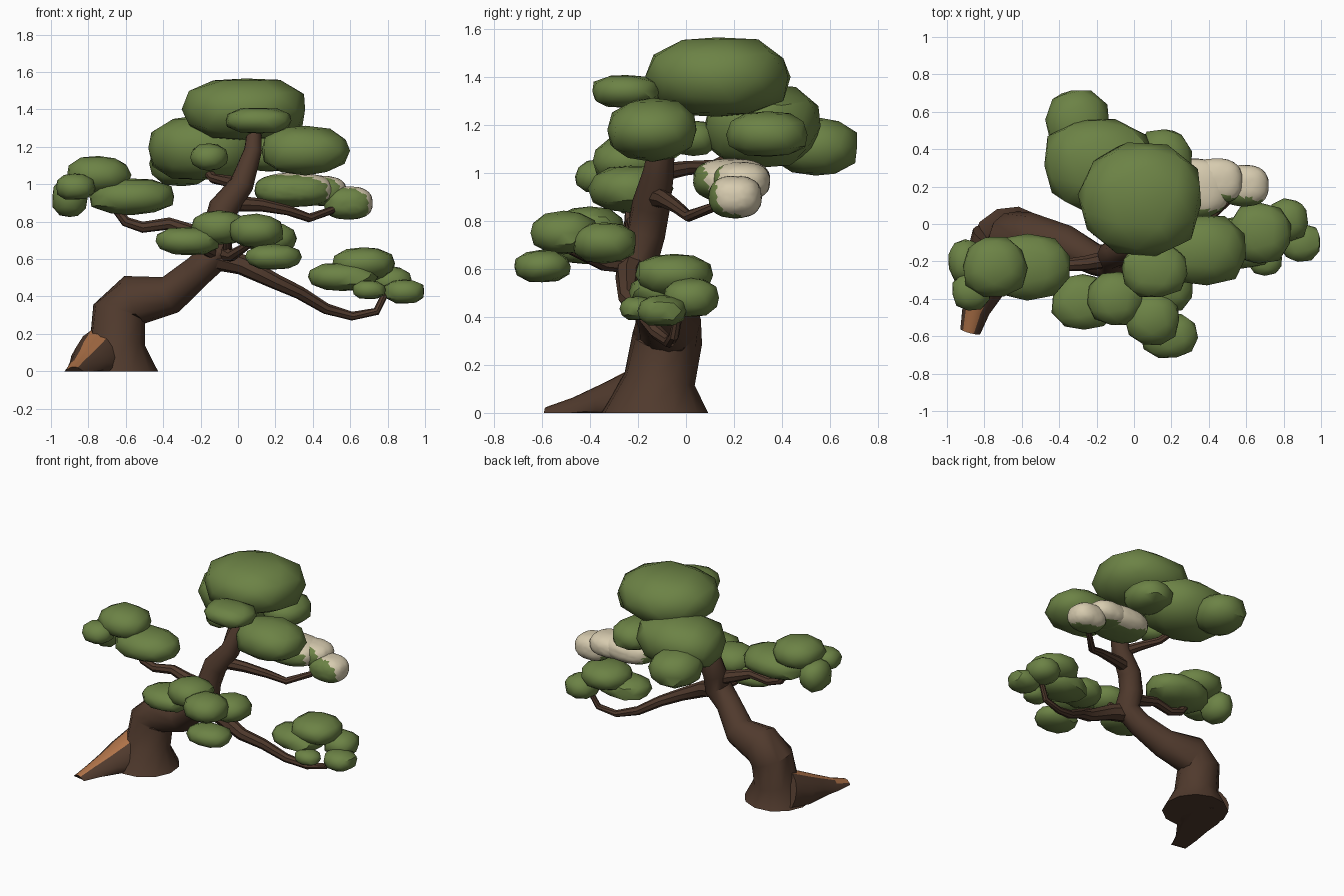
import bpy, bmesh, math, random
from mathutils import Vector

random.seed(4)


def material(name, rgb):
    m = bpy.data.materials.new(name)
    m.diffuse_color = (*rgb, 1)
    return m


GREEN = material("leaf_green", (0.15, 0.225, 0.06))
BARK = material("bark_brown", (0.080, 0.042, 0.026))
ORANGE = material("bare_wood_orange", (0.43, 0.17, 0.065))
CREAM = material("blossom_cream", (0.68, 0.60, 0.43))


def finish(bm, name, mats, angle, rule=None):
    bm.normal_update()
    if rule:
        for f in bm.faces:
            f.material_index = 1 if rule(f) else 0
    me = bpy.data.meshes.new(name)
    bm.to_mesh(me)
    bm.free()
    for m in mats:
        me.materials.append(m)
    ob = bpy.data.objects.new(name, me)
    bpy.context.collection.objects.link(ob)
    bpy.ops.object.select_all(action='DESELECT')
    ob.select_set(True)
    bpy.context.view_layer.objects.active = ob
    bpy.ops.object.shade_smooth_by_angle(angle=math.radians(angle))
    return ob


def blob(name, c, r, mats=(GREEN,), rule=None, detail=2):
    """Faceted leaf pad: slightly boxy, jittered ellipsoid."""
    bm = bmesh.new()
    bmesh.ops.create_icosphere(bm, subdivisions=detail, radius=1)
    turn = random.uniform(0, 6.28)
    noise = 0.04 if detail == 2 else 0.012
    for v in bm.verts:
        x, y, z = v.co
        x, y = (x * math.cos(turn) - y * math.sin(turn),
                x * math.sin(turn) + y * math.cos(turn))
        # push the shoulders outward so the pad is fuller than an ellipsoid
        full = (abs(x) ** 2.5 + abs(y) ** 2.5 + abs(z) ** 2.5) ** (-1 / 2.5)
        k = full * (1.0 + random.uniform(-noise, noise))
        v.co = Vector(c) + Vector((x * r[0], y * r[1], z * r[2])) * k
    return finish(bm, name, mats, 40, rule)


def tube(name, pts, sides=10, mats=(BARK,), rule=None, upright=False):
    """Tapered limb through (x, y, z, radius) points, kept above the ground."""
    bm = bmesh.new()
    P = [Vector(p[:3]) for p in pts]
    rings = []
    for i, p in enumerate(P):
        t = (P[min(i + 1, len(P) - 1)] - P[max(i - 1, 0)]).normalized()
        if upright and i == 0:
            t = Vector((0, 0, 1))
        side = t.cross(Vector((0, 0, 1) if name == "root" else (0.15, 1, 0.1))).normalized()
        up = t.cross(side)
        ring = []
        for k in range(sides):
            a = 2 * math.pi * k / sides
            q = p + (side * math.cos(a) + up * math.sin(a)) * pts[i][3]
            q.z = max(q.z, 0)
            ring.append(bm.verts.new(q))
        rings.append(ring)
    for a, b in zip(rings, rings[1:]):
        for k in range(sides):
            n = (k + 1) % sides
            bm.faces.new((a[k], a[n], b[n], b[k]))
    bm.faces.new(rings[0])
    bm.faces.new(rings[-1])
    bmesh.ops.recalc_face_normals(bm, faces=bm.faces)
    return finish(bm, name, mats, 40, rule)


# Trunk leaning to the right, then rising into the crown
tube("trunk", [(-0.65, -0.13, 0, 0.225), (-0.645, -0.11, 0.14, 0.15),
               (-0.635, -0.078, 0.31, 0.147), (-0.56, -0.075, 0.38, 0.138),
               (-0.36, -0.11, 0.41, 0.103), (-0.21, -0.19, 0.54, 0.085),
               (-0.11, -0.21, 0.63, 0.092), (-0.115, -0.165, 0.75, 0.08),
               (-0.08, -0.145, 0.87, 0.08), (0.02, -0.115, 1.0, 0.065),
               (0.08, -0.09, 1.18, 0.048), (0.09, 0, 1.32, 0.035)],
     sides=12, upright=True)

# Root spreading to the front, with a bare patch on its upper side
tube("root", [(-0.71, -0.08, 0.08, 0.16), (-0.76, -0.22, 0.03, 0.145),
              (-0.80, -0.34, 0.01, 0.11), (-0.845, -0.46, -0.01, 0.075),
              (-0.875, -0.575, -0.03, 0.055)], sides=16, mats=(BARK, ORANGE),
     rule=lambda f: f.normal.z > 0.35 and -0.62 < f.normal.x < 0.3
     and f.calc_center_median().y < -0.12)

# Branches
tube("left_branch", [(-0.10, -0.18, 0.70, 0.05), (-0.26, -0.21, 0.75, 0.04),
                     (-0.37, -0.22, 0.79, 0.033), (-0.51, -0.23, 0.77, 0.03),
                     (-0.60, -0.23, 0.80, 0.028), (-0.68, -0.23, 0.90, 0.02)], 8)
tube("low_right_branch", [(-0.12, -0.22, 0.61, 0.07), (0.02, -0.24, 0.57, 0.055),
                          (0.20, -0.24, 0.48, 0.042), (0.33, -0.18, 0.42, 0.036),
                          (0.47, -0.12, 0.335, 0.03), (0.61, -0.07, 0.295, 0.024),
                          (0.74, -0.05, 0.32, 0.021), (0.79, -0.03, 0.42, 0.018)], 8)
tube("mid_right_branch", [(-0.06, -0.13, 0.90, 0.045), (0.12, -0.09, 0.89, 0.035),
                          (0.27, -0.04, 0.86, 0.027), (0.38, 0.01, 0.82, 0.024),
                          (0.50, 0.12, 0.86, 0.02), (0.55, 0.19, 0.90, 0.015)], 8)
tube("back_branch", [(0.0, -0.12, 1.0, 0.04), (-0.07, 0.0, 1.02, 0.03),
                     (-0.13, 0.12, 1.03, 0.027), (-0.20, 0.27, 1.11, 0.022)], 8)
tube("front_branch", [(-0.08, -0.23, 0.63, 0.05), (-0.03, -0.34, 0.62, 0.03),
                      (0.06, -0.48, 0.68, 0.02)], 8)
tube("front_left_branch", [(-0.12, -0.24, 0.63, 0.04), (-0.17, -0.32, 0.65, 0.03),
                           (-0.24, -0.42, 0.69, 0.02)], 8)
tube("front_spur", [(-0.06, -0.24, 0.6, 0.025), (-0.06, -0.36, 0.74, 0.018)], 8)

# Leaf pads, grouped by cluster: (centre, radii)
pads = {
    "crown_leaves": [((0.04, 0.13, 1.40), (0.33, 0.30, 0.17)),
                     ((0.11, -0.25, 1.34), (0.18, 0.145, 0.07)),
                     ((0.36, -0.14, 1.18), (0.24, 0.19, 0.13)),
                     ((-0.19, 0.32, 1.195), (0.30, 0.24, 0.175)),
                     ((-0.30, 0.54, 1.11), (0.17, 0.18, 0.12)),
                     ((0.16, 0.34, 1.16), (0.15, 0.17, 0.095)),
                     ((-0.155, 0.03, 1.145), (0.10, 0.10, 0.072))],
    "left_leaves": [((-0.745, -0.23, 1.05), (0.17, 0.16, 0.10)),
                    ((-0.57, -0.23, 0.935), (0.23, 0.175, 0.097)),
                    ((-0.87, -0.36, 0.985), (0.105, 0.10, 0.07)),
                    ((-0.90, -0.20, 0.93), (0.095, 0.12, 0.105))],
    "front_leaves": [((-0.27, -0.42, 0.695), (0.17, 0.15, 0.075)),
                     ((-0.10, -0.40, 0.77), (0.15, 0.145, 0.09)),
                     ((0.10, -0.51, 0.75), (0.145, 0.14, 0.09)),
                     ((0.19, -0.60, 0.61), (0.15, 0.12, 0.068)),
                     ((0.18, -0.34, 0.71), (0.135, 0.135, 0.085))],
    "right_leaves": [((0.56, -0.10, 0.505), (0.19, 0.14, 0.075)),
                     ((0.67, -0.05, 0.575), (0.17, 0.16, 0.09)),
                     ((0.82, 0.02, 0.48), (0.11, 0.115, 0.08)),
                     ((0.89, -0.10, 0.425), (0.11, 0.10, 0.065)),
                     ((0.70, -0.20, 0.435), (0.09, 0.075, 0.05))],
}
for name, group in pads.items():
    for i, (c, r) in enumerate(group, 1):
        blob(f"{name}_{i}", c, r)

# Blossoming pads: cream on the back right side, green at the front left
facing = Vector((0.65, 0.7, 0.25))
for i, (c, r) in enumerate([((0.30, 0.19, 0.97), (0.21, 0.16, 0.09)),
                            ((0.44, 0.23, 0.965), (0.14, 0.12, 0.08)),
                            ((0.59, 0.205, 0.90), (0.13, 0.11, 0.088))], 1):
    blob(f"blossom_leaves_{i}", c, r, (GREEN, CREAM),
         lambda f: f.normal.dot(facing) > 0.0, detail=4)
